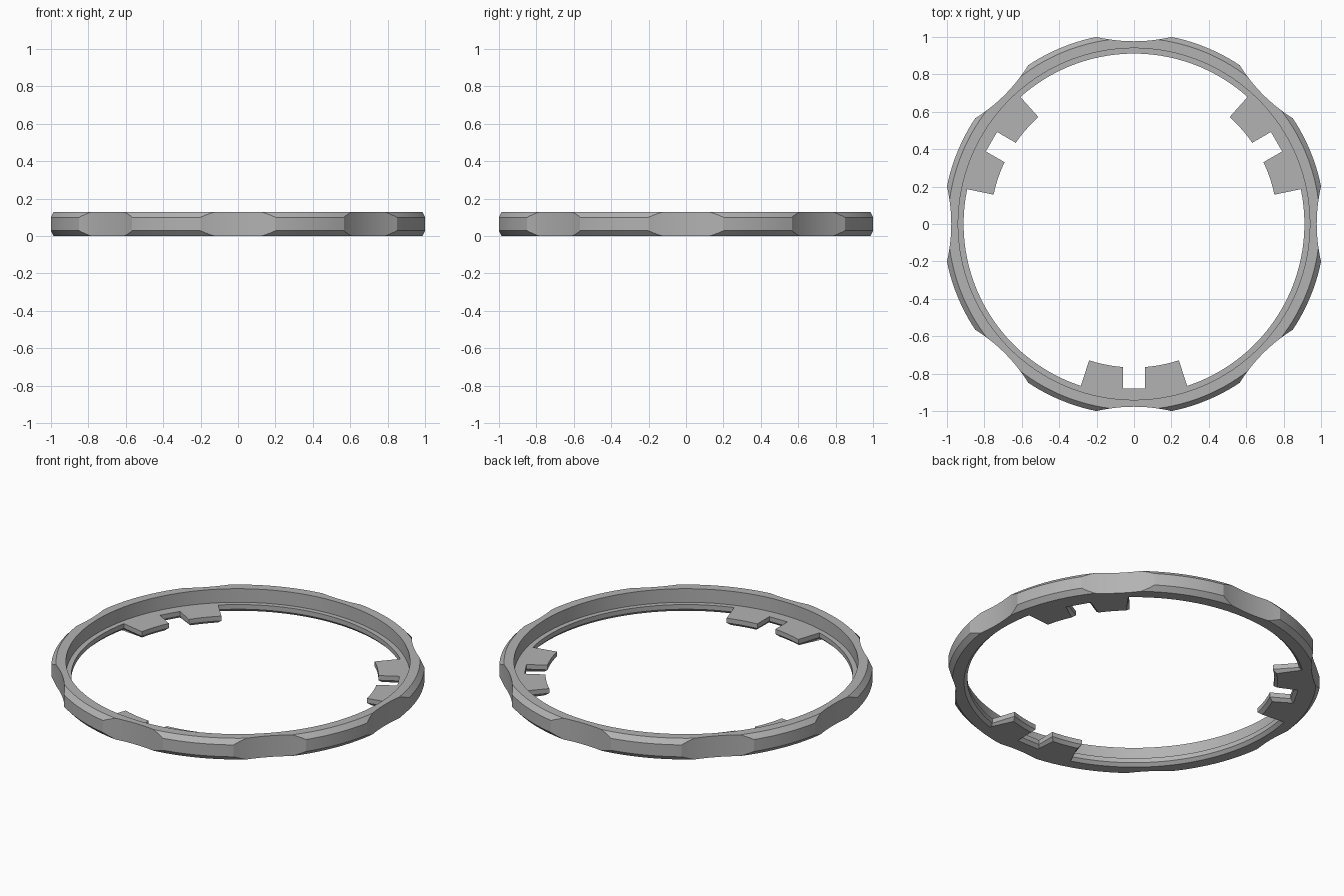
import bpy, bmesh, math
from mathutils import Vector

if "Cube" in bpy.data.objects:
    bpy.data.objects.remove(bpy.data.objects["Cube"])

H = 0.128                        # ring height
R_OUT, R_TOP, CH = 1.02, 0.994, 0.028   # outer radius, chamfered radius, chamfer height
R_WALL, R_LIP = 0.94, 0.911      # inner wall and lip radii
LIP_H, LIP_CH = 0.046, 0.018     # lip thickness and its underside chamfer
SC_R, SC_D = 0.881, 1.858        # scallop cutter radius and centre distance

grey = bpy.data.materials.new("grey")
grey.diffuse_color = (0.45, 0.45, 0.45, 1)
grey.use_nodes = True
grey.node_tree.nodes["Principled BSDF"].inputs["Base Color"].default_value = grey.diffuse_color


def polar(r, a, z=0.0):
    return Vector((r * math.cos(a), r * math.sin(a), z))


def loft(name, columns, angle):
    """Join closed cross-sections around a full turn."""
    bm = bmesh.new()
    cols = [[bm.verts.new(p) for p in c] for c in columns]
    n = len(cols[0])
    for i, a in enumerate(cols):
        b = cols[(i + 1) % len(cols)]
        for j in range(n):
            k = (j + 1) % n
            bm.faces.new((a[j], b[j], b[k], a[k]))
    bmesh.ops.remove_doubles(bm, verts=bm.verts, dist=1e-5)
    bmesh.ops.dissolve_degenerate(bm, edges=bm.edges, dist=1e-5)
    bmesh.ops.recalc_face_normals(bm, faces=bm.faces)
    me = bpy.data.meshes.new(name)
    bm.to_mesh(me)
    bm.free()
    ob = bpy.data.objects.new(name, me)
    bpy.context.collection.objects.link(ob)
    me.materials.append(grey)
    bpy.ops.object.select_all(action='DESELECT')
    ob.select_set(True)
    bpy.context.view_layer.objects.active = ob
    bpy.ops.object.shade_smooth_by_angle(angle=math.radians(angle))


def scallop(t):
    return SC_D * math.cos(t) - math.sqrt(SC_R ** 2 - (SC_D * math.sin(t)) ** 2)


def scallop_angle(r):
    """Angle at which the scallop meets radius r."""
    return math.acos((r * r + SC_D ** 2 - SC_R ** 2) / (2 * r * SC_D))


# Outer ring: chamfered band with eight concave grips
t1, t2, t3 = scallop_angle(R_TOP), scallop_angle(R_OUT), math.pi / 8
half = [t1 * i / 5 for i in range(5)]
half += [t1 + (t2 - t1) * i / 4 for i in range(4)]
half += [t2 + (t3 - t2) * i / 5 for i in range(5)]
sector = [-t3] + [-t for t in reversed(half[1:])] + half
columns = []
for s in range(8):
    for t in sector:
        r = scallop(t) if abs(t) < t2 - 1e-6 else R_OUT
        edge = min(r, R_TOP)
        z = CH * max(0.0, (r - R_TOP) / (R_OUT - R_TOP))
        a = s * math.pi / 4 + t
        columns.append([polar(R_WALL, a, 0), polar(edge, a, 0), polar(r, a, z),
                        polar(r, a, H - z), polar(edge, a, H), polar(R_WALL, a, H)])
loft("grip_ring", columns, 18)

# Lip outline with three notched tabs
TAB, R_TAB = math.radians(18.2), 0.767
NOTCH_W, NOTCH_Y = 0.06, 0.88
na = math.asin(NOTCH_W / R_TAB)
outline = []
for k in range(3):
    mid = math.radians(-90 + 120 * k)
    pts = [(R_LIP, -TAB)]
    pts += [(R_TAB, -TAB + (TAB - na) * i / 5) for i in range(6)]
    nb = math.atan2(NOTCH_W, NOTCH_Y)
    nr = math.hypot(NOTCH_W, NOTCH_Y)
    pts += [(nr, -nb), (nr, nb)]
    pts += [(R_TAB, na + (TAB - na) * i / 5) for i in range(6)]
    gap = math.radians(120) - 2 * TAB
    pts += [(R_LIP, TAB + gap * i / 36) for i in range(36)]
    outline += [polar(r, mid + a) for r, a in pts]


def inset(i):
    """Offset an outline corner into the material."""
    p, q, r = outline[i - 1], outline[i], outline[(i + 1) % len(outline)]
    d1, d2 = (q - p).normalized(), (r - q).normalized()
    n1, n2 = Vector((d1.y, -d1.x, 0)), Vector((d2.y, -d2.x, 0))
    return q + (n1 + n2) * (LIP_CH / (1 + n1.dot(n2)))


# Inner lip and tabs, chamfered underneath
columns = []
for i, p in enumerate(outline):
    outer = polar(R_WALL + 0.003, math.atan2(p.y, p.x))
    up = Vector((0, 0, LIP_H))
    columns.append([outer, inset(i), p + Vector((0, 0, LIP_CH)), p + up, outer + up])
loft("inner_lip_with_tabs", columns, 18)
